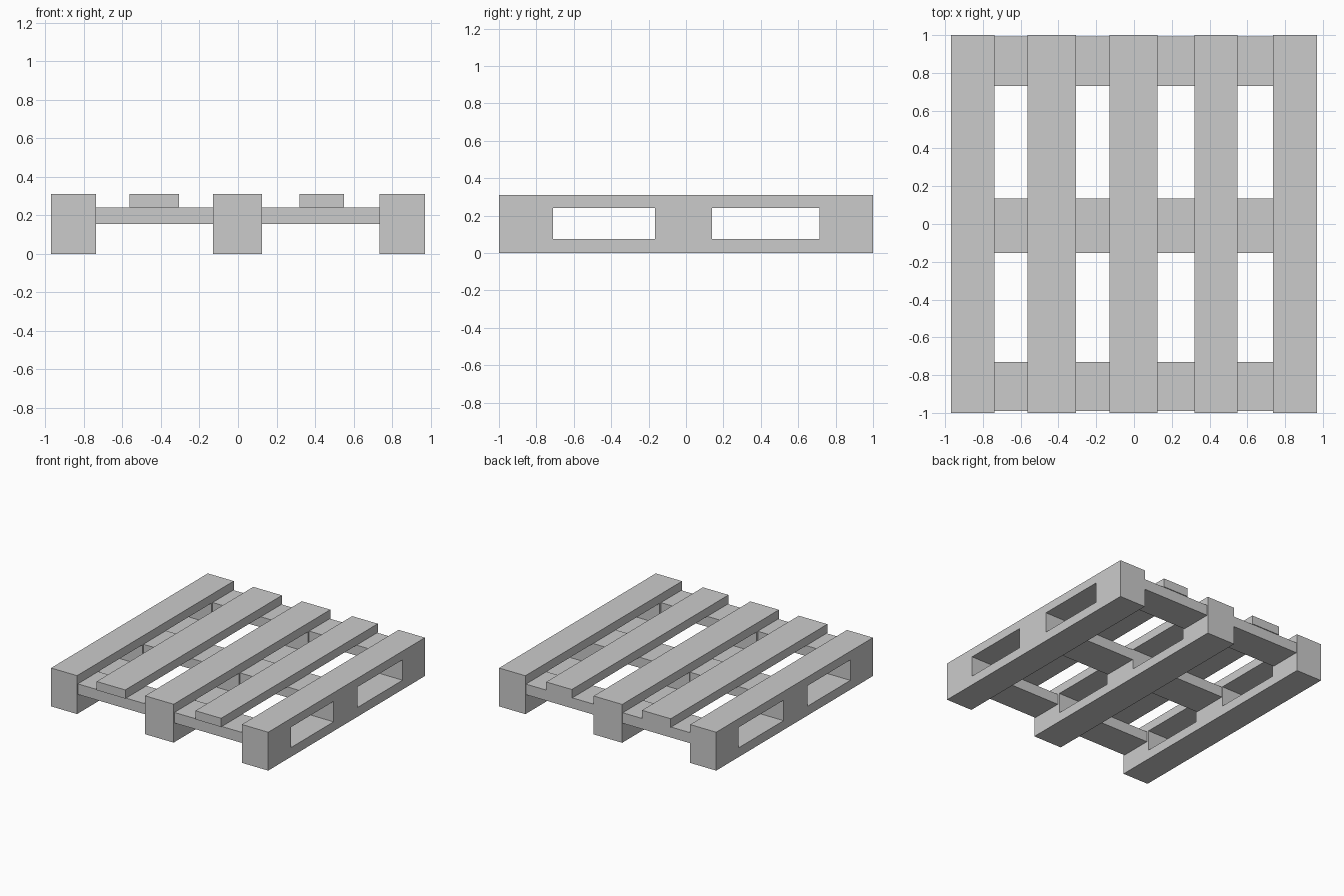
import bpy, bmesh
from mathutils import Vector

if "Cube" in bpy.data.objects:
    bpy.data.objects.remove(bpy.data.objects["Cube"])


def finish(name, bm):
    bmesh.ops.recalc_face_normals(bm, faces=bm.faces)
    mesh = bpy.data.meshes.new(name)
    bm.to_mesh(mesh)
    bm.free()
    obj = bpy.data.objects.new(name, mesh)
    bpy.context.collection.objects.link(obj)
    return obj


def board(name, xs, ys, zs):
    bm = bmesh.new()
    bmesh.ops.create_cube(bm, size=1)
    for v in bm.verts:
        v.co = [r[0] if c < 0 else r[1] for c, r in zip(v.co, (xs, ys, zs))]
    return finish(name, bm)


def stringer(name, x0, x1):
    """Side profile with two fork windows, extruded along x."""
    ys = (-1, -0.712, -0.165, 0.14, 0.715, 1)
    zs = (0, 0.075, 0.24, 0.31)
    bm = bmesh.new()
    grid = [[bm.verts.new((x0, y, z)) for z in zs] for y in ys]
    for i in range(5):
        for j in range(3):
            if j == 1 and i in (1, 3):
                continue  # fork window
            bm.faces.new((grid[i][j], grid[i + 1][j],
                          grid[i + 1][j + 1], grid[i][j + 1]))
    ext = bmesh.ops.extrude_face_region(bm, geom=bm.faces[:], use_keep_orig=True)
    moved = [g for g in ext["geom"] if isinstance(g, bmesh.types.BMVert)]
    bmesh.ops.translate(bm, verts=moved, vec=Vector((x1 - x0, 0, 0)))
    return finish(name, bm)


# Three full-height stringers
stringers = {"left": (-0.97, -0.738), "middle": (-0.13, 0.125), "right": (0.735, 0.97)}
for side, (x0, x1) in stringers.items():
    stringer(f"{side}_stringer", x0, x1)

# Cross boards spanning between the stringers
gaps = {"left": (-0.738, -0.13), "right": (0.125, 0.735)}
rows = {"front": (-0.99, -0.73), "centre": (-0.153, 0.135), "back": (0.73, 0.993)}
for row, ys in rows.items():
    for side, xs in gaps.items():
        board(f"{row}_{side}_cross_board", xs, ys, (0.155, 0.24))

# Two deck slats resting on the cross boards
for side, xs in {"left": (-0.563, -0.307), "right": (0.32, 0.549)}.items():
    board(f"{side}_deck_slat", xs, (-1, 1), (0.24, 0.31))
